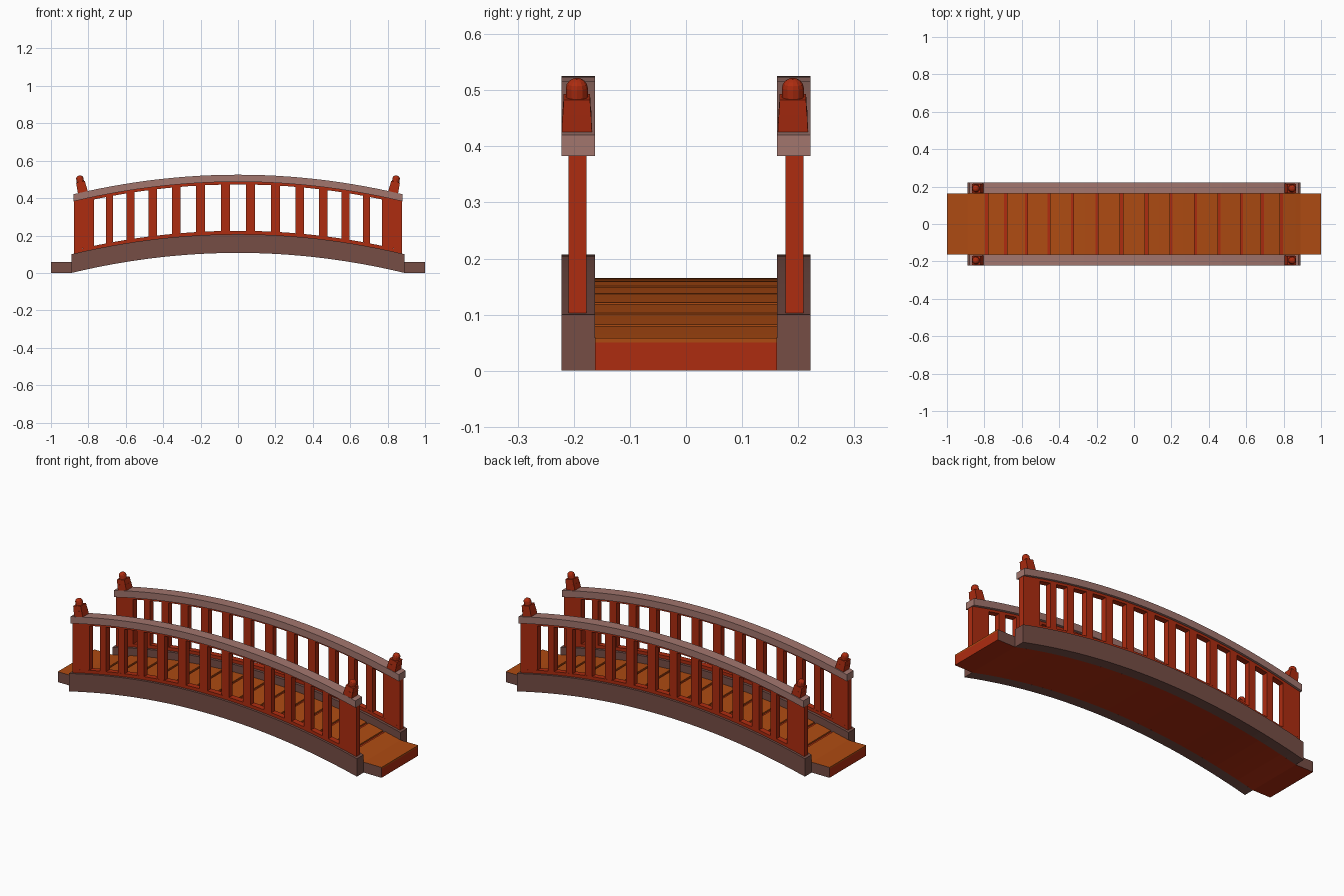
import bpy, bmesh, math
from mathutils import Matrix

if "Cube" in bpy.data.objects:
    bpy.data.objects.remove(bpy.data.objects["Cube"])

def mat(name, c):
    m = bpy.data.materials.new(name)
    m.diffuse_color = (*c, 1)
    m.use_nodes = True
    m.node_tree.nodes["Principled BSDF"].inputs["Base Color"].default_value = m.diffuse_color
    return m

RED = mat("red_paint", (0.42, 0.025, 0.005))
ORANGE = mat("orange_planks", (0.42, 0.07, 0.006))
BROWN = mat("brown_beam", (0.18, 0.075, 0.06))
ROSE = mat("rose_rail", (0.36, 0.18, 0.155))
END = 0.89

def arc(crown):
    # height of the bridge curve, level beyond the beam ends
    return lambda x: crown - 0.107 * (min(abs(x), END) / END) ** 2

def station(k):
    # baluster / plank spacing, tightening toward the ends
    return 0.134 * k - 0.0003 * k ** 3

def finish(bm, name, mats):
    bmesh.ops.recalc_face_normals(bm, faces=bm.faces)
    me = bpy.data.meshes.new(name)
    bm.to_mesh(me)
    bm.free()
    for m in mats:
        me.materials.append(m)
    ob = bpy.data.objects.new(name, me)
    bpy.context.collection.objects.link(ob)
    return ob

def slab(bm, x0, x1, low, high, y0, y1):
    # curved bar between two arcs
    n = max(2, math.ceil((x1 - x0) / 0.07))
    xs = {x0 + (x1 - x0) * i / n for i in range(n + 1)}
    xs = sorted(xs | {s for s in (-END, END) if x0 < s < x1})
    lo, hi = arc(low), arc(high)
    rings = [[bm.verts.new(p) for p in ((x, y0, lo(x)), (x, y1, lo(x)),
              (x, y1, hi(x)), (x, y0, hi(x)))] for x in xs]
    for a, b in zip(rings, rings[1:]):
        for i in range(4):
            j = (i + 1) % 4
            bm.faces.new((a[i], a[j], b[j], b[i]))
    bm.faces.new(rings[0])
    bm.faces.new(rings[-1])

def paint_sides(bm):
    # brown on the faces that look along y
    bm.normal_update()
    for f in bm.faces:
        if abs(f.normal.y) > 0.9:
            f.material_index = 1

# deck core
bm = bmesh.new()
slab(bm, -1, 1, 0.107, 0.157, -0.162, 0.162)
paint_sides(bm)
finish(bm, "deck_core", [RED, BROWN])

# planks with narrow grooves between them
bm = bmesh.new()
g = 0.007
edges = [-1 - g] + [station(i - 6.5) for i in range(14)] + [1 + g]
for a, b in zip(edges, edges[1:]):
    slab(bm, a + g, b - g, 0.157, 0.165, -0.162, 0.162)
paint_sides(bm)
finish(bm, "deck_planks", [ORANGE, BROWN])

for side, s in (("front", -1), ("back", 1)):
    # side beam
    bm = bmesh.new()
    slab(bm, -END, END, 0.107, 0.207, s * 0.162, s * 0.222)
    finish(bm, side + "_beam", [BROWN])

    # handrail
    bm = bmesh.new()
    slab(bm, -0.88, 0.88, 0.487, 0.525, s * 0.162, s * 0.222)
    finish(bm, side + "_handrail", [ROSE])

    # balustrade: strips, end posts and balusters
    bm = bmesh.new()
    y0, y1 = s * 0.177, s * 0.209
    slab(bm, -0.877, 0.877, 0.20, 0.225, y0, y1)
    slab(bm, -0.877, 0.877, 0.473, 0.49, y0, y1)
    for i in range(12):
        k = i - 5.5
        slab(bm, station(k - 0.18), station(k + 0.18), 0.225, 0.473, y0, y1)
    post = station(6.32)
    slab(bm, post, 0.877, 0.225, 0.473, y0, y1)
    slab(bm, -0.877, -post, 0.225, 0.473, y0, y1)
    finish(bm, side + "_balustrade", [RED])

    # finials leaning outward with the curve
    for end, e in (("left", -1), ("right", 1)):
        bm = bmesh.new()
        # (z0, z1, r0, r1, sides): square blocks then a round-topped knob
        q = math.sqrt(2)
        for z0, z1, r0, r1, n in ((-0.008, 0.03, 0.027 * q, 0.0255 * q, 4),
                                  (0.03, 0.057, 0.025 * q, 0.0235 * q, 4)):
            m = Matrix.Translation((0, 0, (z0 + z1) / 2)) @ Matrix.Rotation(math.pi / 4, 4, 'Z')
            bmesh.ops.create_cone(bm, cap_ends=True, segments=n, radius1=r0,
                                  radius2=r1, depth=z1 - z0, matrix=m)
        prof = [(0.0195, 0.05), (0.0195, 0.074)]
        prof += [(0.0195 * math.cos(t), 0.074 + 0.0175 * math.sin(t))
                 for t in (0.4, 0.8, 1.2)]
        rings = [[bm.verts.new((r * math.cos(a * math.pi / 6), r * math.sin(a * math.pi / 6), z))
                  for a in range(12)] for r, z in prof]
        for a, b in zip(rings, rings[1:]):
            for i in range(12):
                j = (i + 1) % 12
                bm.faces.new((a[i], a[j], b[j], b[i]))
        bm.faces.new(rings[0])
        bm.faces.new(rings[-1])
        ob = finish(bm, f"{side}_{end}_finial", [RED])
        ob.location = (e * 0.83, s * 0.1925 - 0.002, 0.432)
        ob.rotation_euler = (0, e * 0.22, 0)
